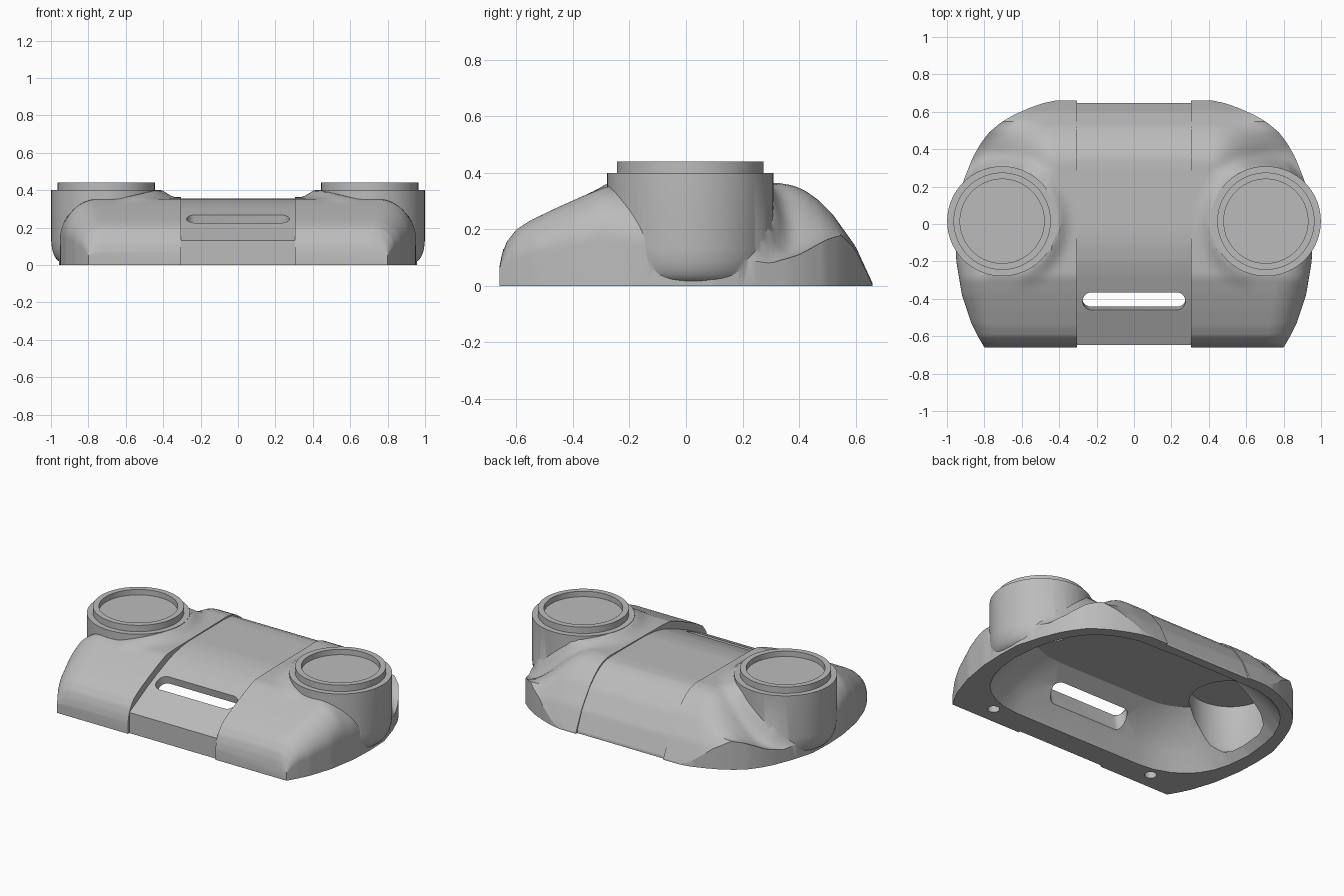
import bpy, bmesh, math

if "Cube" in bpy.data.objects:
    bpy.data.objects.remove(bpy.data.objects["Cube"])

PX, PY = 0.705, 0.015          # pod centre
SEAM = 0.305                   # half width of the centre panel

grey = bpy.data.materials.new("plain grey")
grey.diffuse_color = (0.5, 0.5, 0.5, 1)
grey.use_nodes = True
grey.node_tree.nodes["Principled BSDF"].inputs["Base Color"].default_value = grey.diffuse_color


def lerp(table, v):
    """Piecewise linear lookup in a list of (key, value)."""
    if v <= table[0][0]:
        return table[0][1]
    for (a, p), (b, q) in zip(table, table[1:]):
        if v <= b:
            return p + (q - p) * (v - a) / (b - a)
    return table[-1][1]


def clamp(v):
    return max(0.0, min(1.0, v))


def loft(name, rings, caps=None):
    """Closed solid through rings of equal length; caps are index lists for both ends."""
    bm = bmesh.new()
    vs = [[bm.verts.new(p) for p in r] for r in rings]
    n = len(rings[0])
    for a, b in zip(vs, vs[1:]):
        for i in range(n):
            j = (i + 1) % n
            bm.faces.new((a[i], a[j], b[j], b[i]))
    for ring in (vs[0], vs[-1]):
        for cap in caps or [range(n)]:
            bm.faces.new([ring[i] for i in cap])
    bmesh.ops.recalc_face_normals(bm, faces=bm.faces)
    me = bpy.data.meshes.new(name)
    bm.to_mesh(me)
    bm.free()
    me.materials.append(grey)
    ob = bpy.data.objects.new(name, me)
    bpy.context.collection.objects.link(ob)
    return ob


def lathe(name, profile, cx, cy, n=72):
    return loft(name, [[(cx + r * math.cos(2 * math.pi * i / n),
                         cy + r * math.sin(2 * math.pi * i / n), z)
                        for i in range(n)] for r, z in profile])


def combine(target, tool, operation):
    bpy.context.view_layer.objects.active = target
    m = target.modifiers.new("combine", 'BOOLEAN')
    m.operation, m.solver, m.object = operation, 'EXACT', tool
    bpy.ops.object.modifier_apply(modifier=m.name)
    bpy.data.objects.remove(tool)


# Body tables along y: half width, crown height, wall height, flat top edge, centre panel height
WIDTH = [(-.66, .80), (-.6, .835), (-.53, .87), (-.38, .92), (-.2, .95), (-.05, .956),
         (.1, .95), (.25, .905), (.36, .86), (.43, .82), (.49, .775), (.54, .715),
         (.58, .65), (.62, .56), (.645, .49), (.66, .42)]
CROWN = [(-.66, .07), (-.652, .11), (-.635, .155), (-.6, .2), (-.55, .232), (-.45, .28),
         (-.36, .32), (-.28, .352), (-.2, .357), (.25, .362), (.33, .364), (.38, .355),
         (.42, .338), (.47, .303), (.52, .252), (.6, .14), (.66, .01)]
WALL = [(-.66, .05), (-.6, .1), (-.3, .16), (0, .12), (.3, .08), (.4, .11),
        (.5, .165), (.55, .18), (.6, .13), (.66, .005)]
FLAT = [(-.66, .70), (-.3, .76), (0, .6), (.3, .42), (.6, .45), (.66, .38)]
PANEL = [(-.645, .13), (-.46, .225), (-.365, .268), (-.27, .307), (-.2, .33), (-.12, .346),
         (-.05, .353), (.3, .355), (.36, .351), (.41, .333), (.46, .301), (.52, .245),
         (.6, .13), (.65, .008)]


def half_section(y):
    """Top of one side body, from the seam outward to the wall."""
    w, h, t, f = (lerp(tab, y) for tab in (WIDTH, CROWN, WALL, FLAT))
    t = min(t, h * .9)
    k = clamp((y + .1) / .3)
    flat = [(SEAM + (f - SEAM) * i / 16, 0) for i in range(16)]
    shoulder = [(f + (w - f) * u, u) for u in
                (math.sin(math.pi / 2 * i / 24) for i in range(25))]
    out = []
    for x, u in flat + shoulder:
        d = math.hypot(x - PX, y - PY)
        s = (1 - k) * math.sqrt(max(0, 1 - u * u)) + k * (1 - u * u * (3 - 2 * u))
        z = t + (h - t) * s
        if y > 0:                                # hollow fillet behind the pod
            z += .11 * clamp(1 - (d - .29) / .08) ** 2 * clamp(u * 2) * clamp((1 - u) * 8)
            z = min(z, h)
        c = clamp(1 - (d - .305) / .09) ** 2 * clamp((.64 - x) / .2)
        out.append((x, y, z + max(0, .398 - z) * c))   # flare on the pod's inner side
    return out


rings = []
N = 90
for i in range(N + 1):
    y = -.66 * math.cos(math.pi * i / N)
    yc = y * .98
    zc = lerp(PANEL, yc)
    top = half_section(y)
    w = top[-1][0]
    right = [(SEAM, yc, zc)] + top + [(w, y, 0), (SEAM, y, 0), (SEAM, yc, 0)]
    rings.append(right + [(-x, yy, z) for x, yy, z in reversed(right)])
H = len(rings[0]) // 2
L = 2 * H - 1
caps = [list(range(1, H - 1)), [L - i for i in range(1, H - 1)],
        [0, H - 1, H, L], [0, 1, H - 2, H - 1], [L, L - 1, L - H + 2, H]]
shell = loft("shell", rings, caps)

# Round pods with collar and shallow recess
for s in (-1, 1):
    pod = lathe("pod", [(.15, .012), (.245, .015), (.26, .024), (.272, .04), (.282, .06),
                        (.29, .09), (.294, .13), (.294, .40), (.26, .40), (.26, .44),
                        (.225, .44), (.225, .406)], s * PX, PY)
    combine(shell, pod, 'UNION')

# Main hollow, open underneath
half = [(.15, -.5), (.45, -.5), (.56, -.488), (.65, -.455), (.72, -.41), (.78, -.35),
        (.825, -.27), (.855, -.17), (.87, -.02), (.855, .13), (.83, .25), (.78, .36),
        (.73, .43), (.66, .495), (.56, .55), (.45, .58), (.15, .59)]
plan = half + [(-x, y) for x, y in reversed(half)]
levels = [(-.05, 1, -.5, .59), (0, 1, -.5, .59), (.1, .91, -.455, .53),
          (.2, .81, -.39, .45), (.28, .73, -.27, .36)]
hollow = loft("hollow", [[(x * sx, y0 + (y + .5) / 1.09 * (y1 - y0), z) for x, y in plan]
                         for z, sx, y0, y1 in levels])
combine(shell, hollow, 'DIFFERENCE')

# Pod hollows and screw holes
for s in (-1, 1):
    combine(shell, lathe("pod_hollow", [(.17, .05), (.21, .065), (.235, .11), (.235, .38)],
                         s * PX, PY), 'DIFFERENCE')
    combine(shell, lathe("screw_hole", [(.035, -.05), (.035, .08)],
                         s * .585, -.55, 24), 'DIFFERENCE')

# Rounded slot through the sloping front, leaning slightly
R = .0475
slot = []
for i in range(26):
    a = -math.pi / 2 + math.pi * (i % 13) / 12 + (math.pi if i > 12 else 0)
    slot.append(((.275 - R) * (1 if i < 13 else -1) + R * math.cos(a),
                 R * math.sin(a)))
cutter = [[(x, -.4125 + y - .17 * d, .246 + .42 * y + d) for x, y in slot]
          for d in (-.16, .15)]
combine(shell, loft("slot", cutter), 'DIFFERENCE')

# Smooth surfaces with crisp edges
bpy.ops.object.select_all(action='DESELECT')
shell.select_set(True)
bpy.context.view_layer.objects.active = shell
bpy.ops.object.shade_smooth_by_angle(angle=math.radians(30))
